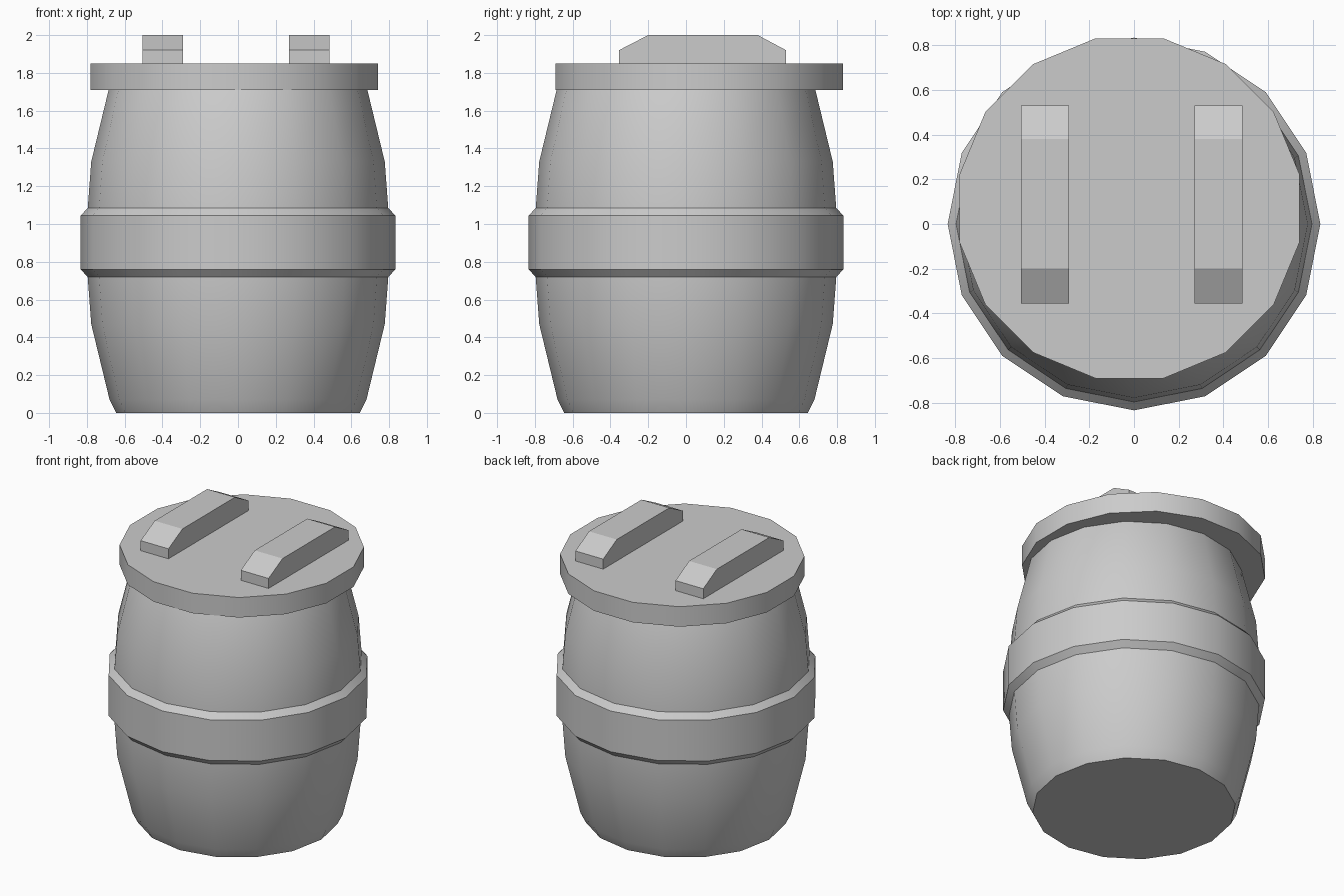
import bpy, bmesh
from math import cos, sin, pi, radians

cube = bpy.data.objects.get("Cube")
if cube:
    bpy.data.objects.remove(cube, do_unlink=True)

SIDES = 16

grey = bpy.data.materials.new("plain grey")
grey.use_nodes = True
colour = (0.6, 0.6, 0.6, 1)
grey.diffuse_color = colour
grey.node_tree.nodes["Principled BSDF"].inputs["Base Color"].default_value = colour


def make_object(name, bm, smooth_angle=None):
    bmesh.ops.recalc_face_normals(bm, faces=bm.faces)
    mesh = bpy.data.meshes.new(name)
    bm.to_mesh(mesh)
    bm.free()
    mesh.materials.append(grey)
    obj = bpy.data.objects.new(name, mesh)
    bpy.context.collection.objects.link(obj)
    if smooth_angle:
        bpy.ops.object.select_all(action='DESELECT')
        obj.select_set(True)
        bpy.context.view_layer.objects.active = obj
        bpy.ops.object.shade_smooth_by_angle(angle=radians(smooth_angle))
    return obj


def turned(name, profile, centre=(0, 0), phase=0.0):
    """Capped solid of revolution from (radius, z) points."""
    bm = bmesh.new()
    rings = []
    for r, z in profile:
        angles = [2 * pi * (i + phase) / SIDES for i in range(SIDES)]
        rings.append([bm.verts.new((centre[0] + r * cos(a), centre[1] + r * sin(a), z))
                      for a in angles])
    for low, high in zip(rings, rings[1:]):
        for i in range(SIDES):
            j = (i + 1) % SIDES
            bm.faces.new((low[i], low[j], high[j], high[i]))
    bm.faces.new(rings[0])
    bm.faces.new(rings[-1])
    return make_object(name, bm, 30)


def handle(name, x0, x1):
    """Bar with chamfered ends, extruded across its width."""
    outline = [(-0.355, 1.84), (0.53, 1.84), (0.53, 1.92),
               (0.38, 2.0), (-0.2, 2.0), (-0.355, 1.92)]
    bm = bmesh.new()
    face = bm.faces.new([bm.verts.new((x0, y, z)) for y, z in outline])
    out = bmesh.ops.extrude_face_region(bm, geom=[face], use_keep_orig=True)
    moved = [v for v in out["geom"] if isinstance(v, bmesh.types.BMVert)]
    bmesh.ops.translate(bm, verts=moved, vec=(x1 - x0, 0, 0))
    return make_object(name, bm)


# Bulging body, the same above and below its waist
half = [(0.645, 0), (0.68, 0.07), (0.777, 0.47), (0.798, 0.75)]
turned("barrel_body", half + [(r, 1.8 - z) for r, z in reversed(half)])

# Chamfered hoop around the waist
turned("waist_band", [(0.79, 0.713), (0.833, 0.76), (0.833, 1.045), (0.79, 1.09)])

# Lid, set slightly off centre
turned("lid", [(0.775, 1.71), (0.775, 1.85)], centre=(-0.02, 0.07), phase=0.5)

# Two bars on the lid
handle("right_lid_bar", -0.505, -0.29)
handle("left_lid_bar", 0.27, 0.485)
